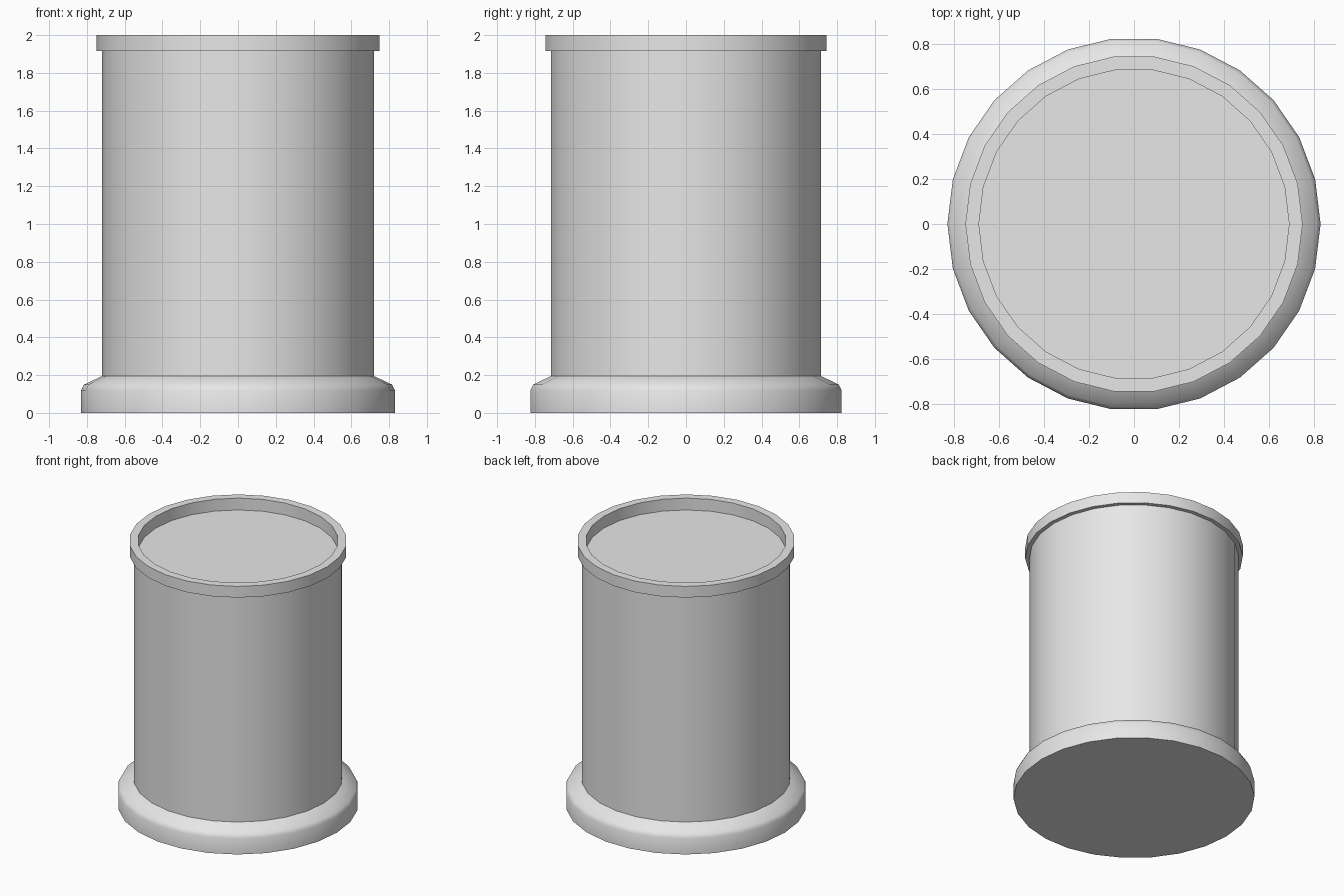
import bpy
import bmesh
import math

SIDES = 26

cube = bpy.data.objects.get("Cube")
if cube:
    bpy.data.objects.remove(cube, do_unlink=True)

grey = bpy.data.materials.new("light_grey")
grey.use_nodes = True
colour = (0.8, 0.8, 0.8, 1)
grey.diffuse_color = colour
grey.node_tree.nodes["Principled BSDF"].inputs["Base Color"].default_value = colour


def lathe(name, profile):
    """Spin a (radius, height) profile around z; radius 0 ends become flat caps."""
    bm = bmesh.new()
    rings = []
    for r, z in profile:
        angles = [math.tau * i / SIDES for i in range(SIDES)]
        rings.append([bm.verts.new((r * math.cos(a), r * math.sin(a), z)) for a in angles])
    for low, high in zip(rings, rings[1:]):
        for i in range(SIDES):
            j = (i + 1) % SIDES
            bm.faces.new((low[i], low[j], high[j], high[i]))
    bm.faces.new(rings[0][::-1])
    bm.faces.new(rings[-1])
    mesh = bpy.data.meshes.new(name)
    bm.to_mesh(mesh)
    bm.free()
    mesh.materials.append(grey)
    obj = bpy.data.objects.new(name, mesh)
    bpy.context.collection.objects.link(obj)
    bpy.ops.object.select_all(action="DESELECT")
    obj.select_set(True)
    bpy.context.view_layer.objects.active = obj
    bpy.ops.object.shade_smooth_by_angle(angle=math.radians(40))
    return obj


# One continuous turned body: flared base, straight wall, raised rim, sunken top
base = [(0.83, 0), (0.83, 0.12), (0.815, 0.15), (0.72, 0.195)]
wall = [(0.72, 1.915)]
rim = [(0.75, 1.915), (0.75, 2), (0.69, 2)]
sunken_top = [(0.69, 1.91)]
lathe("drum_body", base + wall + rim + sunken_top)
